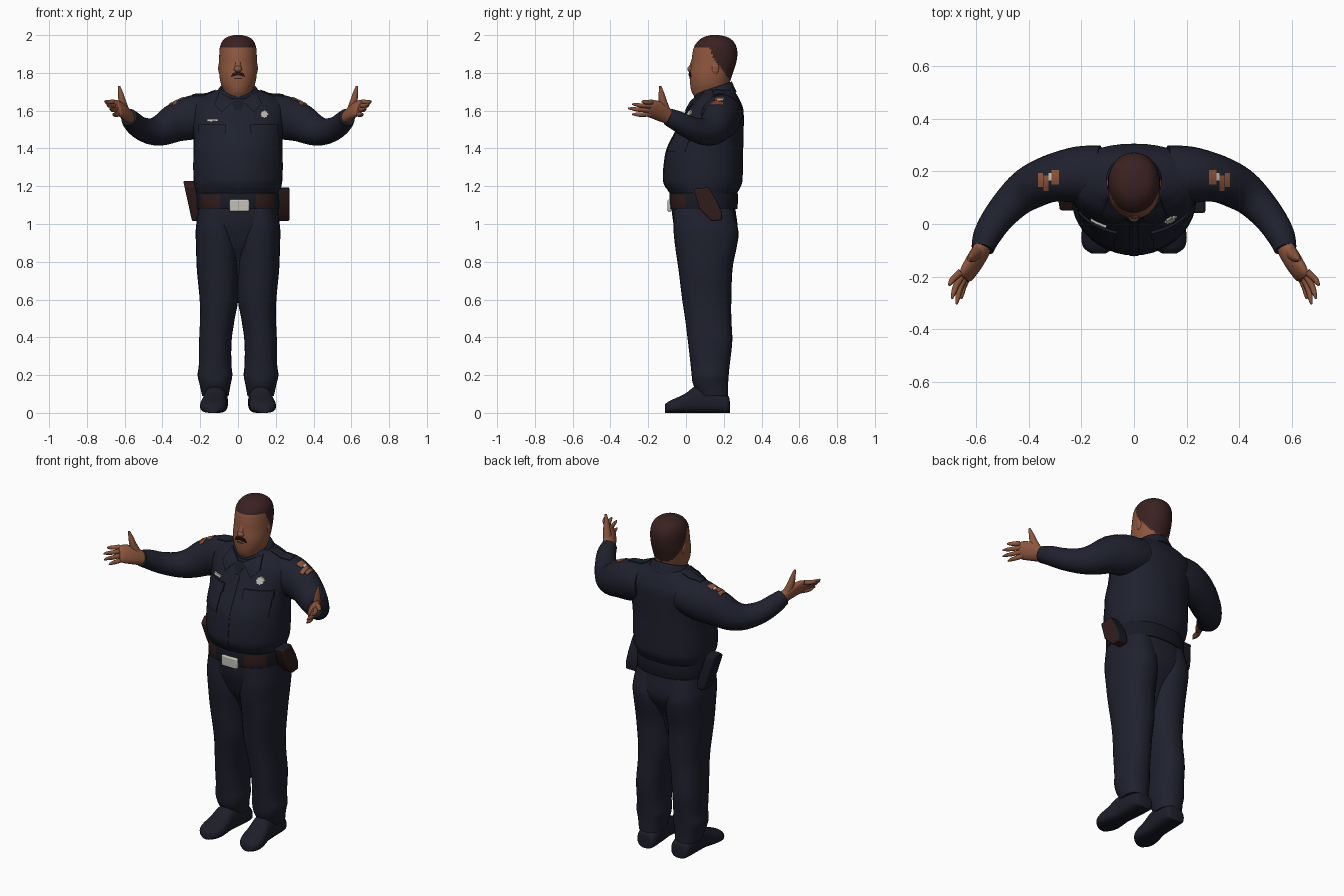
import bpy, bmesh, math
from mathutils import Vector
from mathutils.bvhtree import BVHTree

if "Cube" in bpy.data.objects:
    bpy.data.objects.remove(bpy.data.objects["Cube"])


def mat(name, r, g, b):
    m = bpy.data.materials.new(name)
    m.diffuse_color = (r, g, b, 1)
    m.use_nodes = True
    m.node_tree.nodes["Principled BSDF"].inputs["Base Color"].default_value = m.diffuse_color
    return m


NAVY = mat("navy cloth", .0135, .0148, .027)
DARK = mat("dark navy", .009, .010, .017)
SKIN = mat("skin", .27, .095, .05)
HAIR = mat("brown hair", .043, .015, .015)
LEATHER = mat("brown leather", .030, .0115, .011)
SILVER = mat("silver", .55, .53, .48)
SHOE = mat("shoe leather", .012, .013, .022)
BLACK = mat("moustache black", .012, .006, .006)


def smooth_keys(keys, sub):
    """Catmull-Rom interpolation through rows of numbers."""
    out, n = [], len(keys)
    for i in range(n - 1):
        p = [keys[max(0, min(n - 1, i + k))] for k in (-1, 0, 1, 2)]
        for s in range(sub):
            t = s / sub
            out.append([.5 * (2*b + (c-a)*t + (2*a-5*b+4*c-d)*t*t + (3*b-a-3*c+d)*t**3)
                        for a, b, c, d in zip(*p)])
    return out + [list(keys[-1])]


def finish(name, verts, faces, mats, rule=None, angle=50):
    me = bpy.data.meshes.new(name)
    me.from_pydata([tuple(v) for v in verts], [], faces)
    bm = bmesh.new()
    bm.from_mesh(me)
    bmesh.ops.recalc_face_normals(bm, faces=bm.faces)
    for f in bm.faces:
        f.smooth = True
        if rule:
            f.material_index = rule(f.calc_center_median(), f.normal)
    bm.to_mesh(me)
    bm.free()
    for m in mats:
        me.materials.append(m)
    ob = bpy.data.objects.new(name, me)
    bpy.context.collection.objects.link(ob)
    bpy.ops.object.select_all(action='DESELECT')
    ob.select_set(True)
    bpy.context.view_layer.objects.active = ob
    bpy.ops.object.shade_smooth_by_angle(angle=math.radians(angle))
    return ob


def skin_rings(name, rings, mats, rule=None):
    n = len(rings[0])
    verts = [v for r in rings for v in r]
    faces = [(i*n + j, i*n + (j+1) % n, (i+1)*n + (j+1) % n, (i+1)*n + j)
             for i in range(len(rings) - 1) for j in range(n)]
    faces += [tuple(range(n)), tuple(range(len(verts) - n, len(verts)))]
    return finish(name, verts, faces, mats, rule)


def oval(n, power, front=None):
    for k in range(n):
        c, s = math.cos(2*math.pi*k/n), math.sin(2*math.pi*k/n)
        e = 2 / (front if front and s < 0 else power)
        yield math.copysign(abs(c)**e, c), math.copysign(abs(s)**e, s)


def stack(name, keys, mats, rule=None, power=2.3, front=None, n=40, sub=4, tilt=0, cx=0):
    """Upright loft from rows of height, half width, front y, back y, centre x."""
    rings = []
    for z, rx, yf, yb, c in smooth_keys([k if len(k) == 5 else (*k, cx) for k in keys], sub):
        rings.append([(c + rx*a, (yf+yb)/2 + (yb-yf)/2*b, z + tilt*(yb-yf)/2*b)
                      for a, b in oval(n, power, front)])
    return skin_rings(name, rings, mats, rule)


def tube(name, keys, mats, up=(0, 0, 1), n=20, sub=4):
    """Loft along a path from rows of x, y, z, radius across, radius up."""
    ks = smooth_keys(keys, sub)
    rings = []
    for i, k in enumerate(ks):
        t = Vector(ks[min(i+1, len(ks)-1)][:3]) - Vector(ks[max(i-1, 0)][:3])
        u = t.cross(Vector(up)).normalized()
        w = u.cross(t).normalized()
        rings.append([Vector(k[:3]) + u*k[3]*a + w*k[4]*b for a, b in oval(n, 2)])
    return skin_rings(name, rings, mats)


def surface(*objs):
    verts, faces = [], []
    for o in objs:
        off = len(verts)
        verts += [v.co.copy() for v in o.data.vertices]
        faces += [[off + i for i in p.vertices] for p in o.data.polygons]
    return BVHTree.FromPolygons(verts, faces)


def plate(name, tree, corners, m, thick=.006, top=False, n=8):
    """Thin four cornered plate draped on a surface from the front or the top."""
    a, b, c, d = (Vector(p) for p in corners)
    ray = Vector((0, 0, -1)) if top else Vector((0, 1, 0))
    outer, inner = [], []
    for i in range(n + 1):
        for j in range(n + 1):
            p = a.lerp(b, i/n).lerp(d.lerp(c, i/n), j/n)
            start = Vector((p.x, p.y, 3)) if top else Vector((p.x, -2, p.y))
            hit = tree.ray_cast(start, ray)[0]
            if hit is None:
                return
            outer.append(hit - ray*thick)
            inner.append(hit + ray*.003)
    w, off = n + 1, len(outer)
    faces = []
    for i in range(n):
        for j in range(n):
            q = (i*w+j, (i+1)*w+j, (i+1)*w+j+1, i*w+j+1)
            faces += [q, tuple(k + off for k in reversed(q))]
    rim = [i*w for i in range(n)] + [n*w+j for j in range(n)] + \
          [i*w+n for i in range(n, 0, -1)] + list(range(n, 0, -1))
    faces += [(p, q, q+off, p+off) for p, q in zip(rim, rim[1:] + rim[:1])]
    finish(name, outer + inner, faces, [m], angle=30)


def prism(name, profile, x0, x1, mats, rule=None, lean=0):
    """Side profile of (y, z) points extruded across x."""
    n = len(profile)
    v = [(x + lean*(z - 1.1), y, z) for x in (x0, x1) for y, z in profile]
    f = [(i, (i+1) % n, (i+1) % n + n, i + n) for i in range(n)]
    f += [tuple(range(n)), tuple(range(n, 2*n))]
    ob = finish(name, v, f, mats, rule, 30)
    bev = ob.modifiers.new("soft edges", 'BEVEL')
    bev.width, bev.segments = .008, 2


def ball(name, loc, scale, m):
    keys = [(loc[2] + scale[2]*math.sin(t), scale[0]*math.cos(t), loc[1] - scale[1]*math.cos(t),
             loc[1] + scale[1]*math.cos(t)) for t in (math.pi*(i/12 - .5)*.98 for i in range(13))]
    return stack(name, keys, [m], power=2, n=16, sub=1, cx=loc[0])


# Shirt body, trousers seat and belt
torso = stack("shirt", [(1.135, .208, -.07, .26), (1.165, .22, -.088, .272), (1.21, .232, -.115, .295),
    (1.25, .236, -.12, .30), (1.32, .237, -.115, .302), (1.40, .235, -.10, .303),
    (1.48, .237, -.06, .305), (1.56, .25, -.02, .306), (1.61, .252, .005, .303),
    (1.65, .232, .03, .288), (1.68, .185, .06, .272), (1.71, .11, .075, .25)], [NAVY], power=2.25, front=1.95)
stack("trouser_seat", [(1.16, .208, -.078, .265), (1.08, .211, -.076, .262), (1.0, .219, -.066, .272),
    (.94, .216, -.048, .268), (.88, .18, -.025, .24), (.80, .10, .02, .20), (.70, .05, .05, .17)], [NAVY])
stack("belt", [(1.08, .214, -.082, .268), (1.085, .218, -.087, .273), (1.155, .218, -.088, .275),
    (1.163, .214, -.083, .27)], [DARK, LEATHER],
    lambda c, n: int(.10 < abs(c.x) < .19 and c.y < 0 and 1.087 < c.z < 1.157), sub=2, n=96)
prism("belt_buckle", [(-.098, 1.065), (-.098, 1.13), (-.075, 1.13), (-.075, 1.065)], -.045, .06, [SILVER])

# Head, with the hair chosen by a hairline
LINE = [(-.1, 1.938), (.125, 1.935), (.15, 1.87), (.18, 1.83), (.235, 1.755), (.4, 1.70)]


def hairline(c, n):
    for (y0, z0), (y1, z1) in zip(LINE, LINE[1:]):
        if y0 <= c.y <= y1:
            return int(c.z > z0 + (z1 - z0)*(c.y - y0)/(y1 - y0))
    return 0


head = stack("head", [(1.60, .08, .06, .24), (1.66, .078, .05, .235), (1.70, .076, .03, .226),
    (1.74, .090, .022, .230), (1.79, .099, .02, .245), (1.85, .10, .028, .265), (1.90, .099, .034, .272),
    (1.94, .095, .044, .266), (1.97, .081, .066, .248), (1.99, .057, .095, .218), (2.0, .02, .13, .175)],
    [SKIN, HAIR], hairline, power=2.1, front=2.0, n=72, sub=7)
ball("nose", (0, .027, 1.82), (.021, .02, .018), SKIN)
tube("nose_bridge", [(0, .045, 1.89, .013, .008), (0, .035, 1.855, .015, .01), (0, .025, 1.82, .017, .012)],
     [SKIN], up=(0, -1, 0), n=12)
face = surface(head)
plate("mouth", face, [(-.022, 1.768), (.022, 1.768), (.022, 1.773), (-.022, 1.773)], HAIR, .002)

# Collar band and open neck
stack("collar", [(1.66, .13, .04, .268), (1.69, .115, .042, .255), (1.72, .096, .045, .242),
    (1.712, .084, .055, .232)], [NAVY], power=2, tilt=.34)
chest = surface(torso)
plate("undershirt", chest, [(-.012, 1.60), (.012, 1.60), (.045, 1.655), (-.045, 1.655)], DARK, .006)
plate("button_placket", chest, [(-.018, 1.19), (.018, 1.19), (.018, 1.59), (-.018, 1.59)], NAVY, .003, n=16)
plate("name_tag", chest, [(-.165, 1.543), (-.105, 1.545), (-.105, 1.556), (-.165, 1.556)], SILVER, .009)
for k in range(2):  # star badge from two crossed squares
    pts = [(.14 + .023*math.cos(math.pi*(i/2 + k/4)), 1.582 + .023*math.sin(math.pi*(i/2 + k/4)))
           for i in range(4)]
    plate("badge", chest, pts, SILVER, .008 + .001*k, n=4)

for s, side in ((-1, "right"), (1, "left")):
    def fl(rows):
        return [(s*r[0], *r[1:]) for r in rows]

    # Face details
    ball(side + "_ear", (s*.095, .155, 1.825), (.010, .02, .033), SKIN)
    plate(side + "_moustache", face, fl([(0, 1.808), (0, 1.788), (.038, 1.778), (.028, 1.799)]), BLACK, .006)

    # Collar wings and chest pockets
    plate(side + "_collar_wing", chest, fl([(.02, 1.655), (.085, 1.59), (.125, 1.635), (.10, 1.70)]), NAVY, .009)
    plate(side + "_pocket", chest, fl([(.075, 1.38), (.205, 1.38), (.205, 1.5), (.075, 1.5)]), NAVY, .007)
    plate(side + "_pocket_flap", chest, fl([(.065, 1.485), (.13, 1.468), (.13, 1.53), (.065, 1.53)]), NAVY, .0095)
    plate(side + "_pocket_flap", chest, fl([(.13, 1.468), (.21, 1.485), (.21, 1.53), (.13, 1.53)]), NAVY, .0095)

    # Sleeve with shoulder strap and emblem
    arm = tube(side + "_sleeve", fl([(.13, .188, 1.582, .112, .105), (.22, .187, 1.568, .107, .117),
        (.32, .172, 1.54, .09, .105), (.40, .135, 1.50, .082, .085), (.46, .088, 1.49, .07, .07),
        (.52, .02, 1.51, .06, .06), (.56, -.045, 1.545, .053, .054), (.577, -.095, 1.567, .043, .046)]),
        [NAVY], n=28)
    shoulder = surface(torso, arm)
    plate(side + "_shoulder_strap", shoulder, fl([(.12, .14), (.24, .15), (.24, .205), (.12, .205)]),
          NAVY, .005, True)
    for x0, x1, y0, y1, m in ((.285, .315, .15, .205, SKIN), (.315, .325, .165, .195, SILVER),
                              (.325, .345, .125, .185, SKIN), (.347, .365, .14, .195, SKIN)):
        plate(side + "_sleeve_emblem", shoulder, fl([(x0, y0), (x1, y0), (x1, y1), (x0, y1)]), m, .004, True, 4)

    # Hand, palm turned inward and up: palm, thumb and four fingers
    up = (.42*s, .1, .8)
    tube(side + "_palm", fl([(.572, -.08, 1.56, .032, .036), (.59, -.115, 1.580, .030, .046),
        (.615, -.155, 1.602, .027, .052), (.638, -.192, 1.614, .021, .049), (.646, -.208, 1.618, .010, .036)]),
        [SKIN], up)
    tube(side + "_thumb", fl([(.595, -.105, 1.59, .024, .026), (.612, -.122, 1.645, .020, .022),
        (.621, -.130, 1.69, .014, .015), (.63, -.136, 1.73, .006, .006)]), [SKIN], (0, 1, .2), 12)
    for k, (tx, ty, tz) in enumerate([(.705, -.235, 1.648), (.694, -.285, 1.634),
                                      (.676, -.306, 1.612), (.658, -.285, 1.58)]):
        bx, by, bz = .659 - .010*k, -.182 - .003*k, 1.646 - .021*k
        tube(side + "_finger", fl([(bx, by, bz, .014, .014),
            ((bx+tx)/2 + .006, (by+ty)/2, (bz+tz)/2 - .003, .012, .012),
            (tx*.8 + bx*.2 + .003, ty*.8 + by*.2, tz*.8 + bz*.2, .009, .009), (tx, ty, tz, .004, .004)]),
            [SKIN], up, 10)

    # Trouser leg and shoe
    stack(side + "_trouser_leg", [(z, rx, yf, yb, s*c) for z, rx, yf, yb, c in (
        (1.08, .10, -.064, .25, .108), (.99, .111, -.066, .272, .111), (.94, .115, -.064, .278, .109),
        (.87, .116, -.056, .267, .106), (.76, .112, -.04, .246, .106), (.60, .102, -.02, .24, .101),
        (.50, .092, -.005, .24, .109), (.38, .086, .01, .245, .12), (.26, .086, .024, .232, .121),
        (.20, .092, .03, .226, .122), (.15, .082, .038, .223, .121), (.09, .07, .072, .223, .12))],
        [NAVY], power=2.2, n=32)
    shoe = smooth_keys([(.232, .112, .035, .06), (.215, .113, .058, .10), (.12, .117, .062, .14),
        (.05, .122, .06, .14), (0, .127, .066, .105), (-.05, .131, .07, .08), (-.09, .134, .058, .062),
        (-.112, .135, .028, .045)], 4)
    skin_rings(side + "_shoe", [[(s*cx + rx*a, y, h/2 + h/2*b) for a, b in oval(28, 2.2, 3)]
                                for y, cx, rx, h in shoe], [SHOE, DARK], lambda c, n: int(c.z < .014))

# Belt holster and pouch, leather in front and cloth dark behind
prism("left_holster", [(.04, 1.185), (.12, 1.195), (.165, 1.12), (.19, 1.06), (.19, 1.02), (.135, 1.015),
      (.07, 1.08)], .205, .272, [LEATHER, DARK], lambda c, n: int(n.y > .3 or n.z > .5))
prism("right_holster", [(.05, 1.20), (.09, 1.23), (.145, 1.215), (.18, 1.06), (.18, 1.02), (.10, 1.015),
      (.07, 1.10)], -.262, -.205, [LEATHER, DARK], lambda c, n: int(n.y > -.2), lean=-.22)
